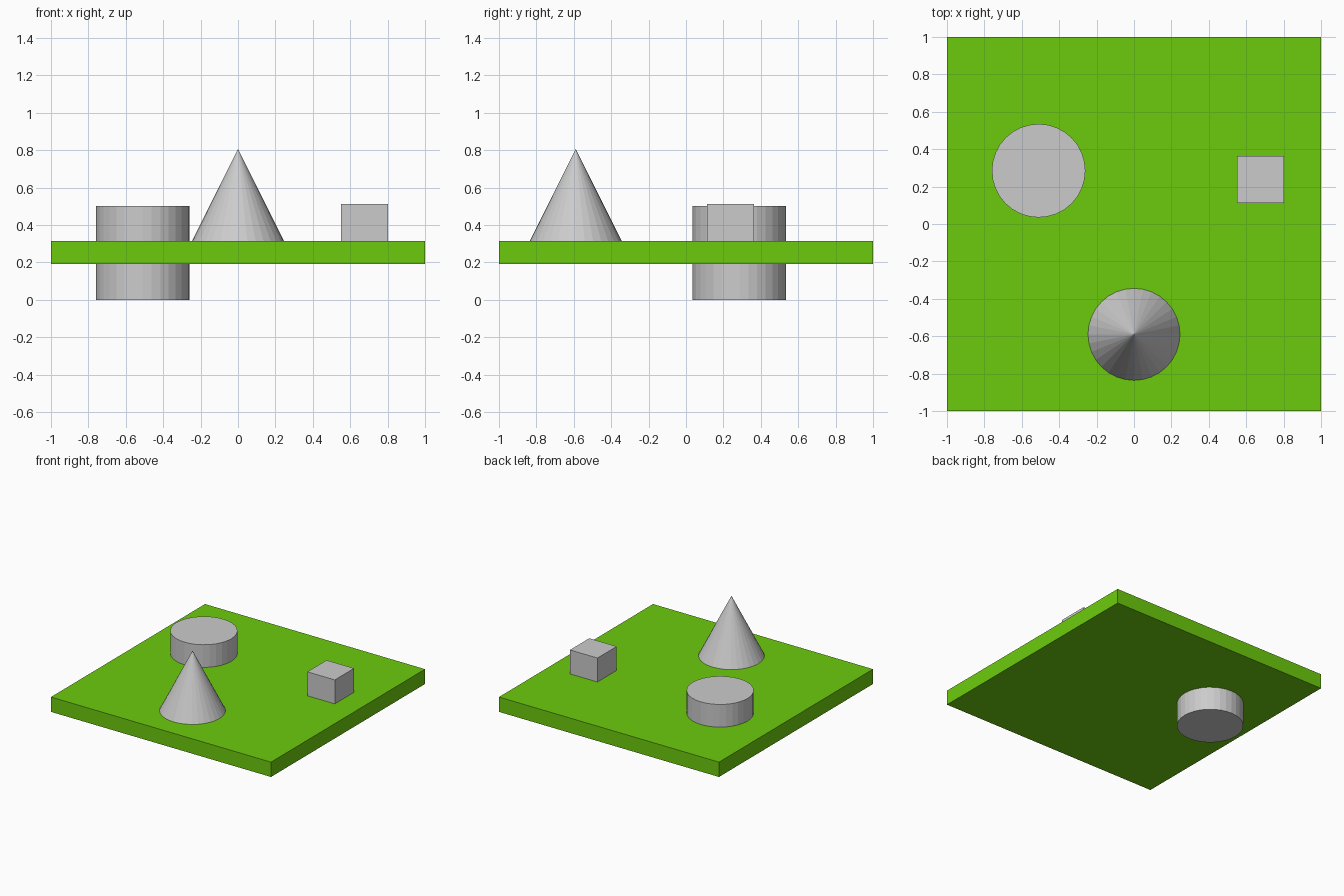
import bpy

if "Cube" in bpy.data.objects:
    bpy.data.objects.remove(bpy.data.objects["Cube"])


def finish(name):
    obj = bpy.context.object
    obj.name = name
    obj.data.name = name
    return obj


# Green slab
bpy.ops.mesh.primitive_cube_add(size=1, location=(0, 0, 0.253))
slab = finish("slab")
for v in slab.data.vertices:
    v.co.x *= 2
    v.co.y *= 2
    v.co.z *= 0.122
green = bpy.data.materials.new("green")
green.diffuse_color = (0.15, 0.6, 0.004, 1)
green.use_nodes = True
green.node_tree.nodes["Principled BSDF"].inputs["Base Color"].default_value = green.diffuse_color
slab.data.materials.append(green)

# Cylinder passing through the slab
bpy.ops.mesh.primitive_cylinder_add(vertices=32, radius=0.25, depth=0.5,
                                    location=(-0.51, 0.285, 0.25))
finish("cylinder")

# Cone sunk slightly into the slab
bpy.ops.mesh.primitive_cone_add(vertices=32, radius1=0.25, radius2=0, depth=0.5,
                                location=(0, -0.59, 0.556))
finish("cone")

# Cube half sunk into the slab
bpy.ops.mesh.primitive_cube_add(size=0.25, location=(0.676, 0.238, 0.386))
finish("cube")
